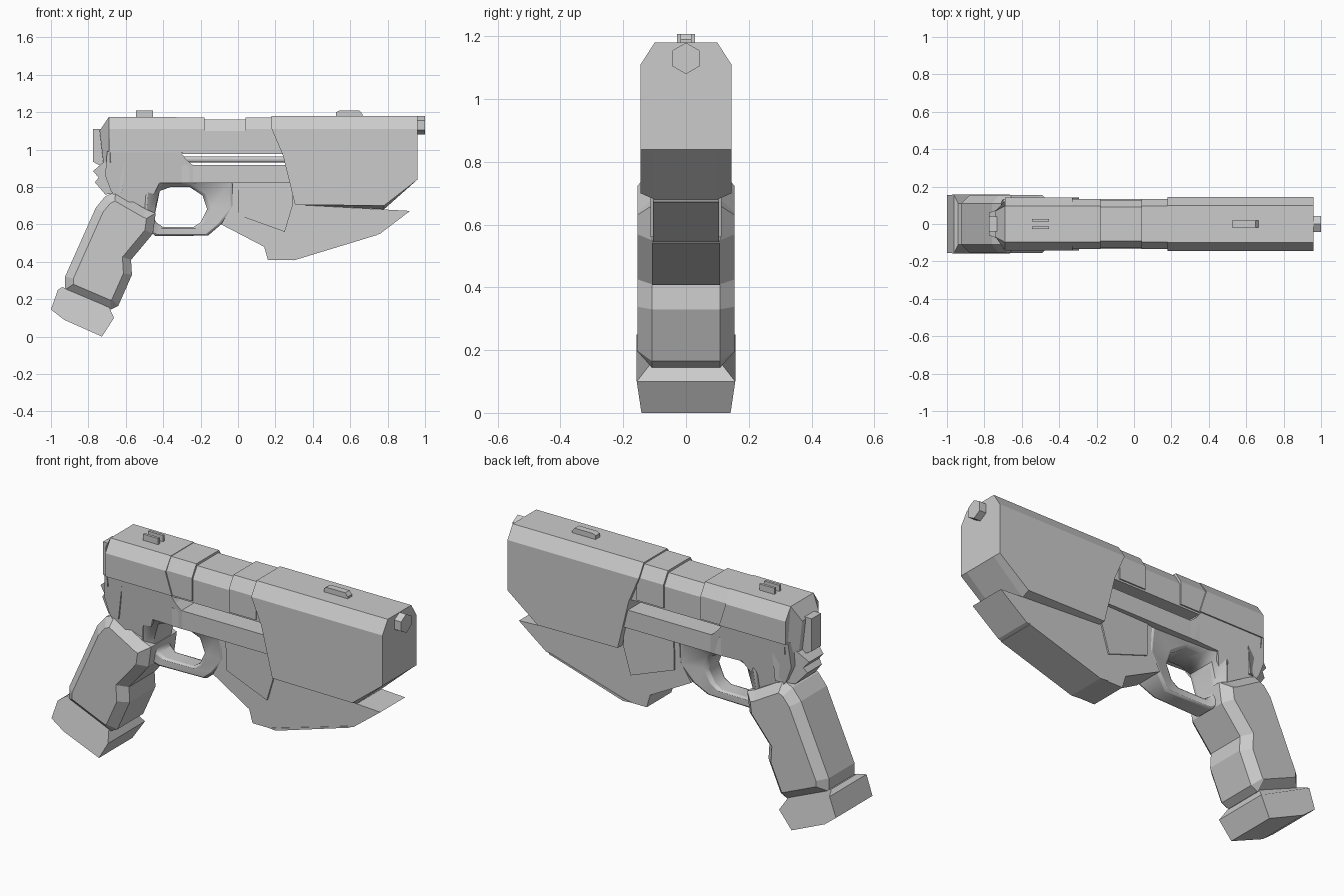
import bpy, bmesh, math


def finish(name, bm):
    bmesh.ops.remove_doubles(bm, verts=bm.verts, dist=0.0005)
    bmesh.ops.recalc_face_normals(bm, faces=bm.faces)
    me = bpy.data.meshes.new(name)
    bm.to_mesh(me)
    bm.free()
    ob = bpy.data.objects.new(name, me)
    bpy.context.collection.objects.link(ob)
    return ob


def slab(name, pts, w=0.1, chamfer=0.0, y=0.0):
    """Side profile (x, z[, half width]) mirrored across y."""
    bm = bmesh.new()
    sides = []
    for s in (-1, 1):
        sides.append([bm.verts.new((p[0], y + s * (p[2] if len(p) > 2 else w), p[1])) for p in pts])
    a, b = sides
    caps = [bm.faces.new(a), bm.faces.new(b[::-1])]
    for i in range(len(pts)):
        j = (i + 1) % len(pts)
        bm.faces.new((a[i], b[i], b[j], a[j]))
    if chamfer:
        bmesh.ops.recalc_face_normals(bm, faces=bm.faces)
        edges = list({e for f in caps for e in f.edges})
        bmesh.ops.bevel(bm, geom=edges, offset=chamfer, segments=1, affect='EDGES')
    return finish(name, bm)


def shell(name, pts, w, w_in, lo, hi):
    """Profile with its upper and lower edges sloped in towards the centre."""
    bm = bmesh.new()
    outer = [(x, min(max(z, lo), hi)) for x, z in pts]
    layers = [(-w, outer), (-w_in, pts), (w_in, pts), (w, outer)]
    rows = [[bm.verts.new((x, y, z)) for x, z in prof] for y, prof in layers]
    bm.faces.new(rows[0])
    bm.faces.new(rows[-1][::-1])
    n = len(pts)
    for a, b in zip(rows, rows[1:]):
        for i in range(n):
            bm.faces.new((a[i], b[i], b[(i + 1) % n], a[(i + 1) % n]))
    return finish(name, bm)


def rod(name, x0, x1, z, r, sides):
    bpy.ops.mesh.primitive_cylinder_add(vertices=sides, radius=r, depth=x1 - x0,
                                        location=((x0 + x1) / 2, 0, z),
                                        rotation=(0, math.pi / 2, 0))
    bpy.context.object.name = name
    return bpy.context.object


# Front shroud
shell("front_shroud", [(0.18, 1.18), (0.96, 1.18), (0.96, 1.11), (0.96, 0.84), (0.78, 0.68),
                       (0.305, 0.705), (0.24, 0.97), (0.18, 1.11)], 0.145, 0.10, 0.70, 1.11)

# Slide: rear cover, middle, thin raised bands
shell("rear_slide", [(-0.69, 1.175), (-0.33, 1.175), (-0.335, 1.11), (-0.295, 0.985),
                     (-0.69, 0.985), (-0.69, 1.11)], 0.141, 0.097, 0.985, 1.11)
shell("middle_slide", [(-0.36, 1.16), (0.26, 1.16), (0.26, 1.10), (0.26, 0.975),
                       (-0.36, 0.975), (-0.36, 1.10)], 0.127, 0.09, 0.975, 1.10)
for name, x0, x1, lo in (("slide_band_rear", -0.335, -0.18, 0.985),
                         ("slide_band_front", 0.04, 0.2, 0.985)):
    shell(name, [(x0, 1.172), (x1, 1.172), (x1, 1.11), (x1, lo), (x0, lo), (x0, 1.11)],
          0.134, 0.096, lo, 1.11)

# Tapered back of the slide and hammer block
slab("slide_back", [(-0.69, 1.175, 0.097), (-0.74, 1.10, 0.07), (-0.72, 0.93, 0.07),
                    (-0.68, 0.93, 0.135), (-0.69, 1.11, 0.14)])
slab("hammer", [(-0.775, 1.11), (-0.70, 1.11), (-0.70, 0.90), (-0.75, 0.92), (-0.775, 0.935)], 0.04)

# Guide rod in the open window, hexagonal muzzle
rod("guide_rod", -0.36, 0.3, 0.948, 0.016, 12)
muzzle = rod("muzzle", 0.9, 1.0, 1.13, 0.05, 6)
muzzle.rotation_euler = (math.pi / 2, 0, math.pi / 2)

# Sights
slab("front_sight", [(0.525, 1.17), (0.525, 1.20), (0.54, 1.208), (0.65, 1.208), (0.665, 1.19),
                     (0.665, 1.17)], 0.018)
for side, y in (("left", 0.021), ("right", -0.021)):
    slab("rear_sight_" + side, [(-0.545, 1.16), (-0.545, 1.208), (-0.455, 1.208), (-0.455, 1.16)],
         0.007, y=y)

# Frame with its side bar
slab("frame", [(-0.70, 0.99), (-0.31, 0.99), (-0.28, 0.95), (-0.24, 0.915), (-0.24, 0.82),
               (-0.42, 0.82, 0.125), (-0.455, 0.75, 0.09), (-0.465, 0.62, 0.075),
               (-0.62, 0.70, 0.12), (-0.68, 0.78, 0.12), (-0.71, 0.86, 0.12)], 0.134)
slab("frame_bar", [(-0.30, 0.918), (0.28, 0.918), (0.29, 0.82), (-0.30, 0.82)], 0.133)

# Spur above the grip
slab("rear_spur", [(-0.68, 0.99, 0.12), (-0.71, 0.94, 0.085), (-0.775, 0.885, 0.06),
                   (-0.745, 0.85, 0.07), (-0.765, 0.825, 0.06), (-0.71, 0.76, 0.085),
                   (-0.62, 0.77, 0.13), (-0.60, 0.95, 0.13)])

# Lower fin and its raised plate
slab("lower_fin", [(-0.03, 0.84, 0.10), (-0.03, 0.70, 0.09), (-0.09, 0.60, 0.085), (0.14, 0.48),
                   (0.16, 0.41), (0.30, 0.41), (0.76, 0.55), (0.92, 0.672), (0.31, 0.705),
                   (0.29, 0.84)], 0.105)
slab("fin_plate", [(0.0, 0.83, 0.106), (0.285, 0.83), (0.295, 0.71), (0.25, 0.56),
                   (0.0, 0.65, 0.10)], 0.113)
slab("fin_rail", [(0.25, 0.412), (0.30, 0.408), (0.74, 0.542), (0.74, 0.55), (0.31, 0.425)], 0.108)

# Trigger guard: (inner x, z, half width, outer x, z, half width) round the hole
guard = [(-0.445, 0.65, 0.07, -0.50, 0.66, 0.11), (-0.42, 0.77, 0.075, -0.49, 0.80, 0.125),
         (-0.36, 0.80, 0.08, -0.40, 0.84, 0.125), (-0.26, 0.80, 0.08, -0.24, 0.84, 0.12),
         (-0.19, 0.755, 0.06, -0.03, 0.83, 0.10), (-0.165, 0.68, 0.055, -0.02, 0.69, 0.095),
         (-0.20, 0.61, 0.05, -0.09, 0.60, 0.08), (-0.24, 0.585, 0.05, -0.16, 0.54, 0.05),
         (-0.40, 0.585, 0.05, -0.44, 0.537, 0.055), (-0.445, 0.615, 0.06, -0.49, 0.58, 0.09)]
bm = bmesh.new()
rings = [[bm.verts.new(c) for c in ((a, -wi, b), (a, wi, b), (c, wo, d), (c, -wo, d))]
         for a, b, wi, c, d, wo in guard]
for i, r in enumerate(rings):
    q = rings[(i + 1) % len(rings)]
    for k in range(4):
        m = (k + 1) % 4
        bm.faces.new((r[k], r[m], q[m], q[k]))
ob = finish("trigger_guard", bm)
mod = ob.modifiers.new("round", 'BEVEL')
mod.width = 0.014
mod.segments = 2
mod.limit_method = 'ANGLE'
mod.angle_limit = math.radians(50)
bpy.ops.object.select_all(action='DESELECT')
ob.select_set(True)
bpy.context.view_layer.objects.active = ob
bpy.ops.object.shade_smooth_by_angle(angle=math.radians(50))

# Grip
slab("grip", [(-0.655, 0.775), (-0.71, 0.75), (-0.76, 0.69), (-0.925, 0.32), (-0.925, 0.25),
              (-0.68, 0.145), (-0.64, 0.165), (-0.567, 0.33), (-0.572, 0.41), (-0.455, 0.55),
              (-0.44, 0.66), (-0.49, 0.68)], 0.154, 0.045)

# Grip base
slab("grip_base", [(-0.94, 0.265, 0.11), (-0.963, 0.25, 0.157), (-1.0, 0.145, 0.155),
                   (-0.93, 0.09, 0.15), (-0.727, 0.0, 0.142), (-0.663, 0.10, 0.157),
                   (-0.69, 0.16, 0.11)])
